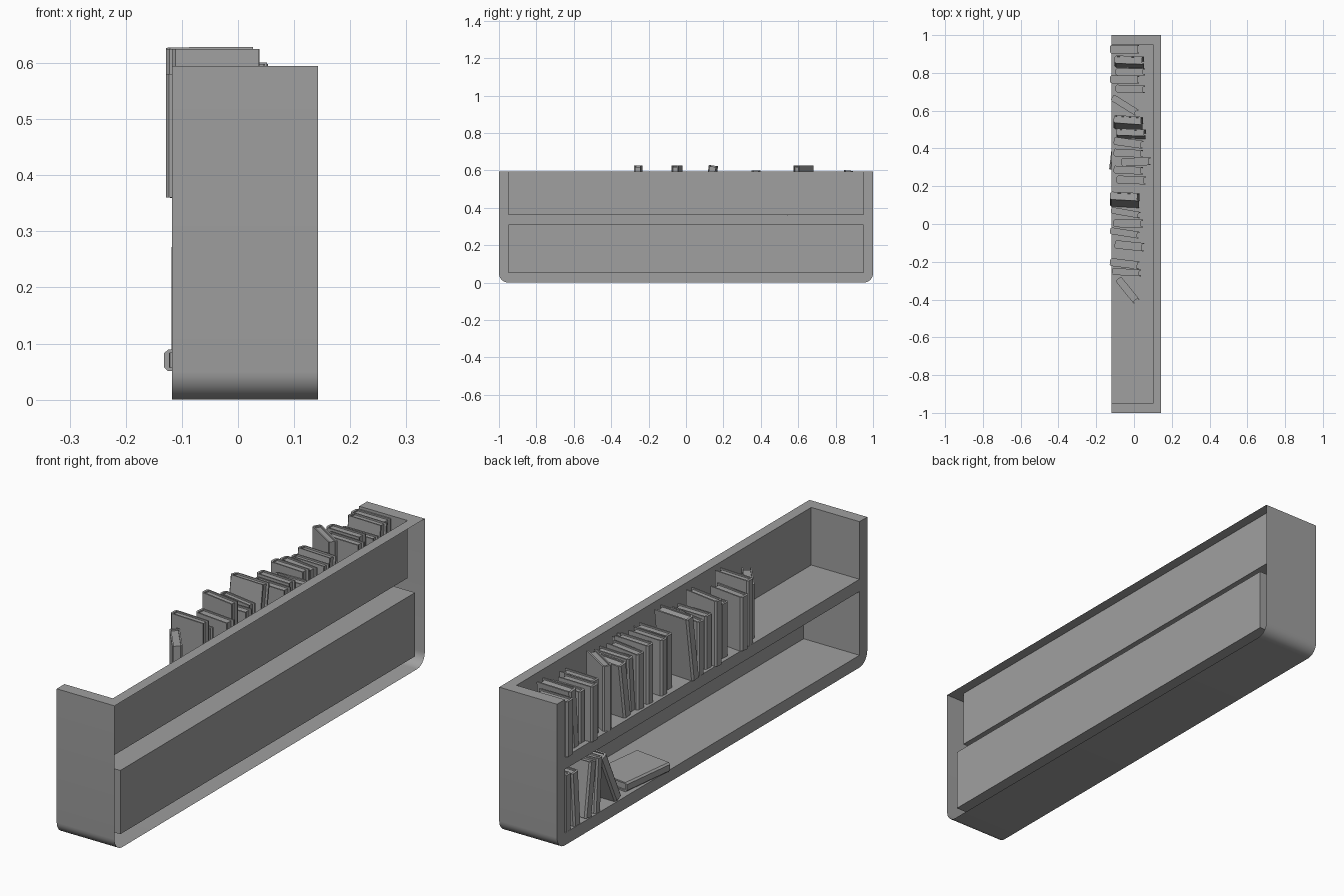
import bpy
import bmesh
from math import cos, sin, pi, radians
from mathutils import Matrix, Vector

if "Cube" in bpy.data.objects:
    bpy.data.objects.remove(bpy.data.objects["Cube"], do_unlink=True)

grey = bpy.data.materials.new("plain_grey")
grey.use_nodes = True
grey.diffuse_color = (0.35, 0.35, 0.35, 1)
grey.node_tree.nodes["Principled BSDF"].inputs["Base Color"].default_value = grey.diffuse_color

FRONT, BACK = -0.118, 0.143      # open side and wall side of the case
TOP, WALL, R = 0.595, 0.05, 0.05
UPPER_BACK, LOWER_BACK = 0.1, 0.134
SHELF_LOW, SHELF_TOP = 0.31, 0.36
INNER = 1 - WALL


def finish(bm, name, matrix=None):
    mesh = bpy.data.meshes.new(name)
    bm.to_mesh(mesh)
    bm.free()
    mesh.materials.append(grey)
    ob = bpy.data.objects.new(name, mesh)
    bpy.context.collection.objects.link(ob)
    if matrix is not None:
        ob.matrix_world = matrix
    return ob


def face(bm, points):
    return bm.faces.new([bm.verts.new(p) for p in points])


def upright(bm, x, y0, y1, z0, z1):
    """Panel facing the open side."""
    face(bm, [(x, y0, z0), (x, y0, z1), (x, y1, z1), (x, y1, z0)])


def level(bm, z, x0, x1, y0, y1):
    """Horizontal panel."""
    face(bm, [(x0, y0, z), (x1, y0, z), (x1, y1, z), (x0, y1, z)])


def side(bm, y, x0, x1, z0, z1):
    """Panel across the case."""
    face(bm, [(x0, y, z0), (x1, y, z0), (x1, y, z1), (x0, y, z1)])


# Outer skin with rounded lower corners, open towards the wall
bm = bmesh.new()
arc = [(1 - R + R * cos(a), R - R * sin(a)) for a in [i * pi / 16 for i in range(9)]]
base = arc + [(-y, z) for y, z in reversed(arc)]
outline = [(1, TOP)] + base + [(-1, TOP)]
near = [bm.verts.new((FRONT, y, z)) for y, z in outline]
far = [bm.verts.new((BACK, y, z)) for y, z in outline]
for i in range(len(outline) - 1):
    bm.faces.new([near[i], far[i], far[i + 1], near[i + 1]])
bmesh.ops.recalc_face_normals(bm, faces=bm.faces[:])
skin = finish(bm, "case_outer_skin")
bpy.context.view_layer.objects.active = skin
skin.select_set(True)
bpy.ops.object.shade_smooth_by_angle(angle=radians(30))
skin.select_set(False)

# Front edges and top rim
bm = bmesh.new()
face(bm, [(FRONT, y, z) for y, z in base])
for s in (-1, 1):
    a, b = sorted((s * INNER, s))
    upright(bm, FRONT, a, b, WALL, TOP)
    level(bm, TOP, FRONT, BACK, a, b)
upright(bm, FRONT, -INNER, INNER, SHELF_LOW, SHELF_TOP)
level(bm, TOP, UPPER_BACK, BACK, -INNER, INNER)
finish(bm, "case_edges")

# Two bays: the upper one open at the top, the lower one closed
for name, x1, z0, z1, closed in (("upper_bay", UPPER_BACK, SHELF_TOP, TOP, False),
                                 ("lower_bay", LOWER_BACK, WALL, SHELF_LOW, True)):
    bm = bmesh.new()
    upright(bm, x1, -INNER, INNER, z0, z1)
    level(bm, z0, FRONT, x1, -INNER, INNER)
    if closed:
        level(bm, z1, FRONT, x1, -INNER, INNER)
    for s in (-1, 1):
        side(bm, s * INNER, FRONT, x1, z0, z1)
    finish(bm, name)


def box(bm, x0, x1, y0, y1, z0, z1):
    m = Matrix.Translation(((x0 + x1) / 2, (y0 + y1) / 2, (z0 + z1) / 2))
    bmesh.ops.create_cube(bm, size=1, matrix=m @ Matrix.Diagonal((x1 - x0, y1 - y0, z1 - z0, 1)))


def book(name, matrix, depth=0.155, thick=0.042, height=0.22):
    """Wrapped cover with a slightly rounded spine at -x, and pages set in."""
    bm = bmesh.new()
    d, t, c = depth / 2, thick / 2, 0.006
    half = [(d, t), (-d + 0.007, t), (-d, t * 0.65)]
    inner = [(-d + c * 1.6, t - c), (d, t - c)]
    profile = half + [(x, -y) for x, y in reversed(half)]
    profile += [(x, -y) for x, y in reversed(inner)] + inner
    f = face(bm, [(x, y, 0) for x, y in profile])
    top = bmesh.ops.extrude_face_region(bm, geom=[f])["geom"]
    bmesh.ops.translate(bm, verts=[v for v in top if isinstance(v, bmesh.types.BMVert)],
                        vec=(0, 0, height))
    bmesh.ops.recalc_face_normals(bm, faces=bm.faces[:])
    box(bm, -d + c, d - 0.01, -t + c, t - c, 0.006, height - 0.006)
    return finish(bm, name, matrix)


def stand(name, x, y, z, yaw, lean, thick, height):
    """Positive lean tips the top towards +y."""
    lift = thick / 2 * abs(sin(radians(lean)))
    m = (Matrix.Translation(Vector((x, y, z + lift)))
         @ Matrix.Rotation(radians(-lean), 4, "X") @ Matrix.Rotation(radians(yaw), 4, "Z"))
    book(name, m, thick=thick, height=height)


# Upper row: x, y, yaw, lean, thickness, height
upper = [
    (-.05, .925, 0, 0, .045, .225), (-.025, .848, -2, 5, .042, .238),
    (-.02, .805, 0, 0, .036, .21), (-.05, .765, -1, 0, .042, .225),
    (-.02, .715, -2, 0, .04, .22), (-.05, .63, -32, 0, .036, .265),
    (-.03, .52, -4, 8, .042, .225), (-.015, .47, -2, 4, .036, .22),
    (-.03, .43, -8, 0, .042, .225), (-.03, .375, -3, 0, .04, .238),
    (.01, .33, 2, 0, .042, .21), (-.03, .285, -3, 0, .04, .225),
    (-.015, .233, -2, 0, .042, .22), (-.05, .11, -3, 8, .042, .265),
    (-.045, .06, -10, 0, .034, .22), (-.03, .003, -1, 0, .042, .215),
    (-.05, -.047, -9, 0, .036, .265), (-.025, -.115, -6, 0, .044, .22),
    (-.05, -.21, -7, 0, .042, .22), (-.04, -.255, -3, 0, .036, .265),
    (-.035, -.35, -51, 0, .038, .22),
]
for i, (x, y, yaw, lean, thick, height) in enumerate(upper):
    stand(f"upper_book_{i + 1}", x, y, SHELF_TOP, yaw, lean, thick, height)

# Lower row, ending in two books leaning together
lower = [
    (-.04, .925, 0, 0, .04, .23), (-.04, .86, -3, 4, .042, .22),
    (-.04, .79, -2, -8, .042, .22), (-.04, .735, 0, -4, .036, .22),
    (-.04, .6, 0, 25, .042, .225),
]
for i, (x, y, yaw, lean, thick, height) in enumerate(lower):
    stand(f"lower_book_{i + 1}", x, y, WALL, yaw, lean, thick, height)

# Book lying flat, spine towards the open side
flat = (Matrix.Translation((-.05, .28, WALL + .02)) @ Matrix.Rotation(radians(-7), 4, "Z")
        @ Matrix.Rotation(radians(-90), 4, "X"))
book("lying_book", flat, depth=.165, thick=.038, height=.24)
